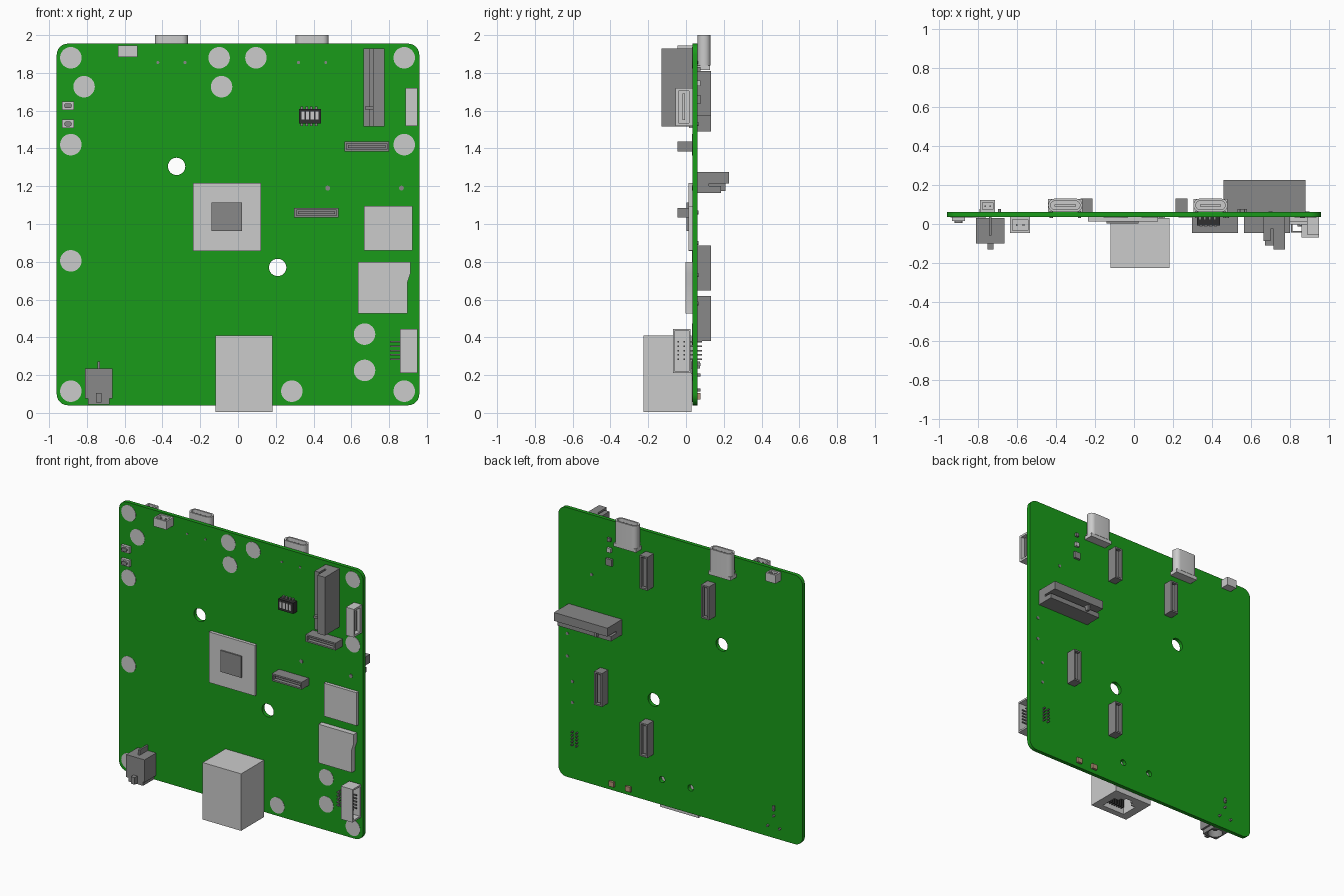
import bpy, bmesh, math
from mathutils import Vector

F, B = 0.035, 0.062      # front and back face of the board (y)


def material(name, rgb):
    m = bpy.data.materials.new(name)
    m.diffuse_color = (*rgb, 1)
    return m


GREEN = material("board_green", (0.01, 0.33, 0.01))
DARK = material("dark_grey", (0.25, 0.25, 0.25))
BLACK = material("black", (0.03, 0.03, 0.03))
AMBER = material("amber", (0.45, 0.28, 0.18))


def rect(a0, a1, b0, b1, r=0, n=6):
    if not r:
        return [(a0, b0), (a1, b0), (a1, b1), (a0, b1)]
    pts = []
    for k, (a, b) in enumerate([(a1 - r, b1 - r), (a0 + r, b1 - r), (a0 + r, b0 + r), (a1 - r, b0 + r)]):
        for i in range(n + 1):
            t = (k + i / n) * math.pi / 2
            pts.append((a + r * math.cos(t), b + r * math.sin(t)))
    return pts


def circle(a, b, r, n=32):
    return [(a + r * math.cos(i * math.tau / n), b + r * math.sin(i * math.tau / n)) for i in range(n)]


def place(axis, a, b, c):
    return Vector({'x': (c, a, b), 'y': (a, c, b), 'z': (a, b, c)}[axis])


def build(name, solids, mat=None):
    """One object from prisms (axis, low, high, outline, *holes)."""
    out = bmesh.new()
    me = bpy.data.meshes.new(name)
    for axis, lo, hi, *loops in solids:
        bm = bmesh.new()
        for loop in loops:
            vs = [bm.verts.new(place(axis, a, b, lo)) for a, b in loop]
            if len(loops) == 1:
                bm.faces.new(vs)
            else:
                for i in range(len(vs)):
                    bm.edges.new((vs[i - 1], vs[i]))
        if len(loops) > 1:
            bmesh.ops.triangle_fill(bm, edges=bm.edges[:], use_beauty=True, normal=place(axis, 0, 0, 1))
        ext = bmesh.ops.extrude_face_region(bm, geom=bm.faces[:], use_keep_orig=True)
        moved = [g for g in ext['geom'] if isinstance(g, bmesh.types.BMVert)]
        bmesh.ops.translate(bm, verts=moved, vec=place(axis, 0, 0, hi - lo))
        bmesh.ops.recalc_face_normals(bm, faces=bm.faces[:])
        bm.to_mesh(me)
        bm.free()
        out.from_mesh(me)
    out.to_mesh(me)
    out.free()
    ob = bpy.data.objects.new(name, me)
    bpy.context.collection.objects.link(ob)
    if mat:
        me.materials.append(mat)
    return ob


def box(x0, x1, y0, y1, z0, z1):
    return ('y', y0, y1, rect(x0, x1, z0, z1))


# board with two mounting holes and two peg holes
build("circuit_board", [('y', F, B, rect(-0.96, 0.96, 0.04, 1.955, 0.06),
      circle(-0.325, 1.305, 0.046), circle(0.21, 0.77, 0.046),
      circle(0.145, 0.22, 0.022), circle(-0.08, 0.22, 0.022))], GREEN)

# round pads on the front
pads = [(-0.885, 1.88), (-0.815, 1.727), (-0.1, 1.88), (0.095, 1.88), (-0.087, 1.727), (0.88, 1.88), (-0.885, 1.42),
        (0.88, 1.42), (-0.885, 0.805), (-0.885, 0.115), (0.285, 0.115), (0.88, 0.115), (0.67, 0.417), (0.67, 0.225)]
for x, z in pads:
    build("round_pad", [('y', F - 0.002, F, circle(x, z, 0.057))])

# processor and memory packages
build("processor_base", [box(-0.237, 0.123, 0.013, F, 0.857, 1.217)])
build("processor_die", [box(-0.14, 0.022, 0.003, 0.013, 0.963, 1.115)], DARK)
build("memory_chip", [box(0.667, 0.925, 0.012, F, 0.86, 1.095)])
build("memory_card", [('y', -0.003, F, [(0.635, 0.525), (0.897, 0.525), (0.897, 0.69), (0.912, 0.735),
                                        (0.912, 0.8), (0.635, 0.8)])])

# network jack, opening downwards
mouth = [(-0.06, -0.18), (0.122, -0.18), (0.122, -0.06), (0.085, -0.06), (0.085, -0.035), (0.06, -0.035),
         (0.06, -0.012), (0.002, -0.012), (0.002, -0.035), (-0.023, -0.035), (-0.023, -0.06), (-0.06, -0.06)]
build("network_jack", [('z', 0.005, 0.2, rect(-0.12, 0.182, -0.225, 0.03), mouth), box(-0.12, 0.182, -0.225, 0.03, 0.2, 0.41)])
build("network_jack_inside", [('z', 0.19, 0.199, mouth)] +
      [box(-0.04 + i * 0.02, -0.033 + i * 0.02, -0.18, -0.15, 0.04, 0.19) for i in range(8)], BLACK)
build("network_jack_feet", [box(x - 0.015, x + 0.015, 0.03, 0.036, 0.205, 0.235) for x in (0.145, -0.08)])

# power jack, opening downwards
build("power_jack", [('z', 0.075, 0.2, rect(-0.81, -0.665, -0.1, 0.03), circle(-0.737, -0.035, 0.05)),
      ('z', 0.045, 0.075, rect(-0.795, -0.68, -0.095, 0.03), circle(-0.737, -0.035, 0.05)),
      box(-0.81, -0.665, -0.1, 0.03, 0.2, 0.235),
      box(-0.752, -0.722, -0.13, -0.1, 0.055, 0.105),
      ('z', 0.07, 0.2, circle(-0.737, -0.035, 0.015, 16)),
      box(-0.743, -0.731, -0.06, 0.075, 0.235, 0.272)], DARK)
build("power_jack_pins", [('y', B, B + 0.015, circle(x, z, 0.008, 12))
      for x, z in ((-0.737, 0.255), (-0.737, 0.2), (-0.69, 0.12), (-0.785, 0.12))], DARK)

# right angle box header, opening to the right
build("box_header", [('x', 0.875, 0.95, rect(-0.07, 0.025, 0.21, 0.445), rect(-0.06, 0.015, 0.222, 0.433)),
                     box(0.858, 0.875, -0.07, 0.025, 0.21, 0.445)])
pins = []
for i in range(5):
    z = 0.284 + i * 0.023
    for x, y in ((0.805, -0.04), (0.84, -0.008)):
        pins += [box(x, 0.938, y - 0.004, y + 0.004, z - 0.004, z + 0.004),
                 box(x, x + 0.008, y, 0.085, z - 0.004, z + 0.004)]
build("box_header_pins", pins, DARK)

# side connector, opening to the right
build("side_connector", [('x', 0.912, 0.95, rect(-0.055, F, 1.52, 1.72), rect(-0.04, 0.015, 1.535, 1.705)),
                         box(0.888, 0.912, -0.055, F, 1.52, 1.72), box(0.912, 0.94, -0.018, -0.006, 1.55, 1.69)])


# low slim board connectors, front and back
def slim_connector(x, z, w, h, base, tip):
    def r(d):
        return rect(x - w / 2 + d, x + w / 2 - d, z - h / 2 + d, z + h / 2 - d)
    floor, tongue = base + (tip - base) * 0.25, base + (tip - base) * 0.85
    build("slim_connector", [('y', min(floor, tip), max(floor, tip), r(0), r(0.011)),
          ('y', min(base, floor), max(base, floor), r(0)),
          ('y', min(floor, tongue), max(floor, tongue), r(0.019))], DARK)


slim_connector(0.682, 1.41, 0.235, 0.052, F, -0.045)
slim_connector(0.415, 1.06, 0.235, 0.052, F, -0.045)
for x, z in ((0.243, 1.69), (-0.243, 1.61), (0.60, 0.768), (0.243, 0.5)):
    slim_connector(x, z, 0.062, 0.238, B, 0.132)

# tall card sockets: stepped profile as (height, thickness)
step = [(0, 0), (0.123, 0), (0.123, 0.035), (0.06, 0.035), (0.06, 0.05), (0.165, 0.05), (0.165, 0.11), (0, 0.11)]
build("card_socket_front", [('z', 1.515, 1.93, [(0.665 + t, F - d) for d, t in step]),
      box(0.672, 0.72, -0.11, -0.02, 1.605, 1.622)], DARK)
build("card_socket_back", [('x', 0.46, 0.88, [(B + d, 1.165 + t) for d, t in step]),
      box(0.56, 0.577, 0.12, 0.208, 1.175, 1.22)] +
      [('y', F - 0.004, B, circle(x, 1.19, 0.013, 16)) for x in (0.475, 0.865)], DARK)

# two rounded sockets on the top edge, at the back
for x in (-0.3525, 0.3925):
    outer, inner = rect(x - 0.0875, x + 0.0875, B, 0.13, 0.032), rect(x - 0.075, x + 0.075, B + 0.012, 0.118, 0.021)
    build("edge_socket", [('z', 1.9, 2.0, outer, inner), ('z', 1.84, 1.9, outer),
          box(x - 0.0875, x + 0.0875, B, 0.128, 1.815, 1.84), box(x - 0.055, x + 0.055, 0.091, 0.101, 1.9, 1.985)])
    build("edge_socket_pegs", [('y', F - 0.003, B + 0.002, circle(x + s, 1.855, 0.008, 12)) for s in (-0.072, 0.072)], DARK)


# small plug connectors opening upwards
def plug(name, x0, x1, y0, y1):
    build(name, [('z', 1.905, 1.945, rect(x0, x1, y0, y1), rect(x0 + 0.012, x1 - 0.012, y0 + 0.012, y1 - 0.012)),
          box(x0, x1, y0, y1, 1.885, 1.905)] +
          [box(x - 0.004, x + 0.004, (y0 + y1) / 2 - 0.004, (y0 + y1) / 2 + 0.004, 1.905, 1.94)
           for x in ((2 * x0 + x1) / 3, (x0 + 2 * x1) / 3)])


plug("plug_front", -0.635, -0.533, -0.045, F)
plug("plug_back", -0.79, -0.712, B, 0.122)

# push buttons
for z in (1.626, 1.53):
    build("button_body", [box(-0.933, -0.867, 0.015, F, z - 0.023, z + 0.023)])
    build("button_cap", [('y', 0.004, 0.015, rect(-0.92, -0.88, z - 0.013, z + 0.013, 0.012, 4))], DARK)

# four way slide switch
build("switch_body", [box(0.322, 0.44, -0.008, F, 1.533, 1.61)], BLACK)
build("switch_sliders", [box(0.335 + i * 0.025, 0.352 + i * 0.025, -0.012, -0.006, 1.552, 1.595) for i in range(4)])
build("switch_legs", [box(0.332 + i * 0.025, 0.345 + i * 0.025, 0.02, F, 1.518, 1.622) for i in range(4)], DARK)

# small parts on the back
build("indicator_lights", [box(x - 0.02, x + 0.02, B, 0.078, 0.07, 0.105) for x in (0.535, 0.405)], AMBER)
for x, z, s, mat in ((0.555, 1.66, 0.024, DARK), (0.555, 1.745, 0.015, None), (0.555, 1.82, 0.012, DARK)):
    build("small_chip", [box(x - s, x + s, B, 0.078, z - s, z + s)], mat)
build("back_pegs", [('y', B, B + 0.003, circle(x, z, 0.011, 12))
      for x, z in ((0.7, 1.53), (0.89, 1.06), (0.89, 0.9), (0.85, 0.73), (0.85, 0.58))], DARK)

# smooth the curved sides only
for ob in bpy.context.collection.objects:
    ob.select_set(True)
    bpy.context.view_layer.objects.active = ob
bpy.ops.object.shade_smooth_by_angle(angle=math.radians(35))
